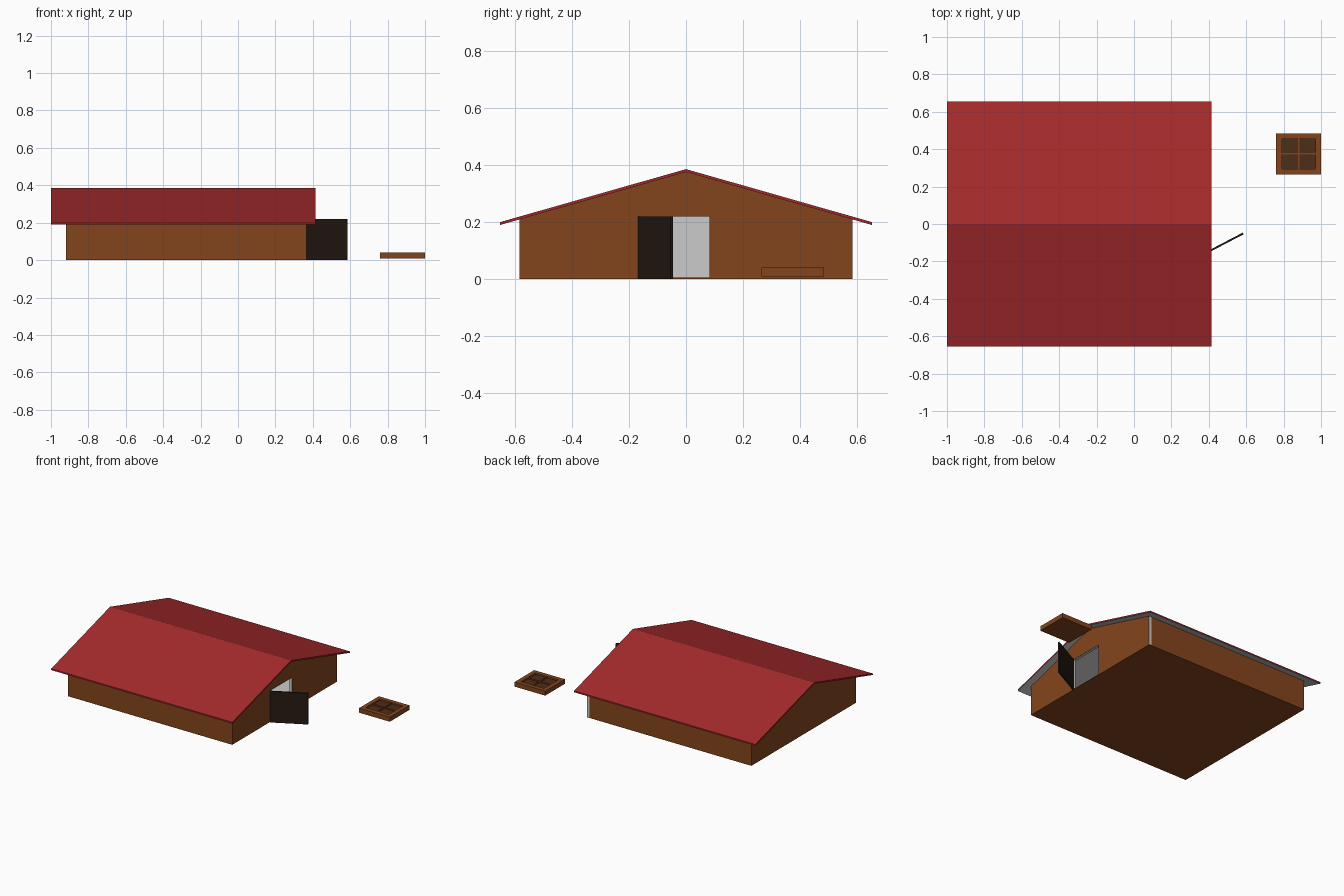
import bpy, bmesh, math
from mathutils import Vector

if "Cube" in bpy.data.objects:
    bpy.data.objects.remove(bpy.data.objects["Cube"])


def material(name, rgb):
    m = bpy.data.materials.new(name)
    m.diffuse_color = (*rgb, 1)
    m.use_nodes = True
    m.node_tree.nodes["Principled BSDF"].inputs["Base Color"].default_value = m.diffuse_color
    return m


BROWN = material("brown_wood", (0.23, 0.06, 0.012))
PANE = material("dark_pane", (0.075, 0.026, 0.009))
DOOR = material("dark_door", (0.018, 0.010, 0.006))
RED = material("red_roof", (0.376, 0.023, 0.025))


def prism(name, profile, x0, x1, mat, painted=lambda n: True):
    """Extrude a (y, z) profile along x; faces not painted stay plain grey."""
    bm = bmesh.new()
    face = bm.faces.new([bm.verts.new((x0, y, z)) for y, z in profile])
    ext = bmesh.ops.extrude_face_region(bm, geom=[face])["geom"]
    bmesh.ops.translate(bm, vec=(x1 - x0, 0, 0),
                        verts=[v for v in ext if isinstance(v, bmesh.types.BMVert)])
    bmesh.ops.recalc_face_normals(bm, faces=bm.faces)
    bm.normal_update()
    for f in bm.faces:
        f.material_index = 0 if painted(f.normal) else 1
    me = bpy.data.meshes.new(name)
    bm.to_mesh(me)
    bm.free()
    me.materials.append(mat)
    me.materials.append(None)
    ob = bpy.data.objects.new(name, me)
    bpy.context.collection.objects.link(ob)
    return ob


def box(name, x0, x1, y0, y1, z0, z1, mat, painted=lambda n: True):
    return prism(name, [(y0, z0), (y1, z0), (y1, z1), (y0, z1)], x0, x1, mat, painted)


X0, X1, W, T = -0.92, 0.365, 0.585, 0.02   # house ends, half width, wall thickness
RIDGE, SLOPE = 0.376, 0.285


def under(y):
    """Height of the roof underside."""
    return RIDGE - SLOPE * abs(y)


# floor, coloured outside and grey inside
F = 0.004
box("floor", X0, X1, -W, W, 0, F, BROWN, lambda n: n.z < 0.5)

# long walls
I = W - T
prism("front_wall", [(-W, F), (-I, F), (-I, under(I)), (-W, under(W))], X0, X1,
      BROWN, lambda n: n.y < -0.5 or abs(n.x) > 0.5)
prism("back_wall", [(W, F), (I, F), (I, under(I)), (W, under(W))], X0, X1 - T,
      BROWN, lambda n: n.y > 0.5 or n.x < -0.5)

# gable walls, the right one with a doorway
prism("left_gable", [(-I, F), (I, F), (I, under(I)), (0, RIDGE), (-I, under(I))],
      X0, X0 + T, BROWN, lambda n: n.x < -0.5)
D0, D1, DH = -0.165, 0.082, 0.22
prism("right_gable", [(-I, F), (D0, F), (D0, DH), (D1, DH), (D1, F), (W, F),
                      (W, under(W)), (0, RIDGE), (-I, under(I))],
      X1 - T, X1, BROWN, lambda n: n.x > 0.5)

# roof with grey underside
R, RT = 0.655, 0.01
prism("roof", [(-R, under(R)), (0, RIDGE), (R, under(R)),
               (R, under(R) + RT), (0, RIDGE + RT), (-R, under(R) + RT)],
      -1.0, 0.415, RED, lambda n: n.z > -0.5)

# open door, swung about its hinge
door = box("door", 0, D1 - D0, -0.005, 0.005, 0, DH, DOOR)
door.location = (X1, D0, 0)
door.rotation_euler.z = math.atan2(0.115, 0.22)

# window lying on the ground: backing, rim and glazing bars
wx0, wx1, wy0, wy1 = 0.76, 1.0, 0.265, 0.485
B, ZB, ZT = 0.03, 0.03, 0.04
box("window_backing", wx0, wx1, wy0, wy1, 0.008, ZB - 0.002, BROWN)
box("window_panes", wx0 + B, wx1 - B, wy0 + B, wy1 - B, ZB - 0.002, ZB, PANE)
for i, (a, b) in enumerate([(wx0, wx0 + B), (wx1 - B, wx1)]):
    box(f"window_side_{i}", a, b, wy0, wy1, ZB - 0.002, ZT, BROWN)
for i, (a, b) in enumerate([(wy0, wy0 + B), (wy1 - B, wy1)]):
    box(f"window_rail_{i}", wx0 + B, wx1 - B, a, b, ZB - 0.002, ZT, BROWN)
cx, cy, h = (wx0 + wx1) / 2, (wy0 + wy1) / 2, 0.004
box("window_bar_long", wx0 + B, wx1 - B, cy - h, cy + h, ZB, ZT - 0.003, BROWN)
box("window_bar_cross", cx - h, cx + h, wy0 + B, wy1 - B, ZB, ZT - 0.003, BROWN)
